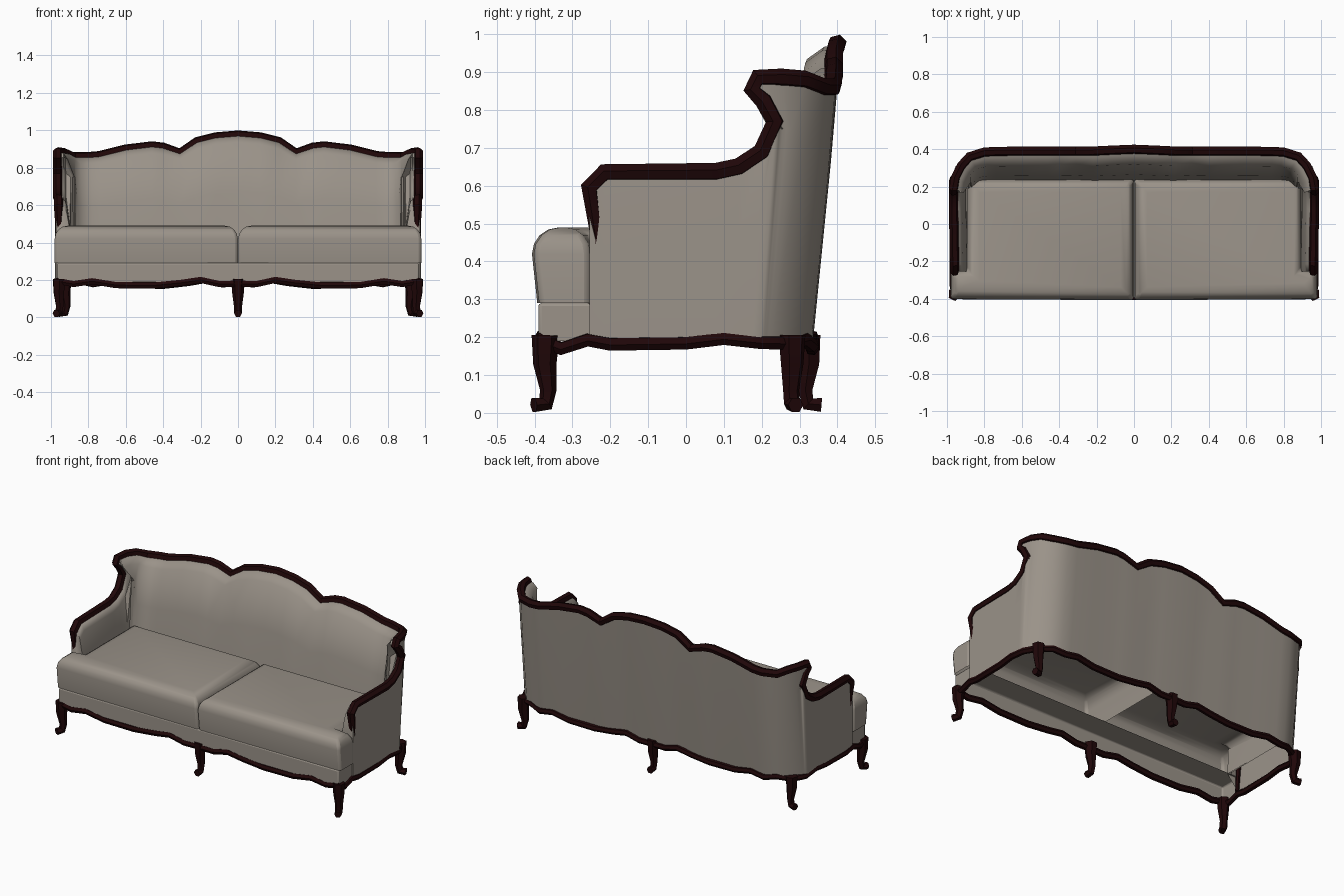
import bpy, bmesh
from mathutils import Vector

cube = bpy.data.objects.get("Cube")
if cube:
    bpy.data.objects.remove(cube)


def material(name, rgb):
    m = bpy.data.materials.new(name)
    m.use_nodes = True
    m.diffuse_color = (*rgb, 1)
    m.node_tree.nodes["Principled BSDF"].inputs["Base Color"].default_value = (*rgb, 1)
    return m


FABRIC = material("taupe fabric", (0.325, 0.29, 0.25))
WOOD = material("dark mahogany", (0.014, 0.002, 0.0025))


def add(name, data, mat, angle):
    """Link an object, turn curves into meshes and smooth it."""
    ob = bpy.data.objects.new(name, data)
    bpy.context.collection.objects.link(ob)
    data.materials.append(mat)
    bpy.ops.object.select_all(action='DESELECT')
    ob.select_set(True)
    bpy.context.view_layer.objects.active = ob
    if ob.type == 'CURVE':
        bpy.ops.object.convert(target='MESH')
        ob = bpy.context.object
    bpy.ops.object.shade_smooth_by_angle(angle=angle)
    return ob


def from_bmesh(name, bm, mat, angle=0.7):
    me = bpy.data.meshes.new(name)
    bm.to_mesh(me)
    bm.free()
    return add(name, me, mat, angle)


def sweep(name, points, radii, closed=False):
    """Carved wooden member of varying thickness along a path."""
    cu = bpy.data.curves.new(name, 'CURVE')
    cu.dimensions = '3D'
    cu.bevel_depth = 1
    cu.bevel_resolution = 1
    cu.use_fill_caps = True
    sp = cu.splines.new('POLY')
    sp.points.add(len(points) - 1)
    sp.use_cyclic_u = closed
    for p, co, r in zip(sp.points, points, radii):
        p.co = (*co, 1)
        p.radius = r
    return add(name, cu, WOOD, 0.6)


def mirrored(half):
    """Continue a half path, ending on the centre line, to the other side."""
    return half + [Vector((-p.x, p.y, p.z)) for p in reversed(half[:-1])]


# Crest line from the arm front, over the wing, to the middle of the back
crest_half = [Vector(p) for p in [
    (.96, -.255, .595), (.96, -.215, .635), (.965, .08, .637), (.965, .14, .65),
    (.965, .2, .69), (.965, .235, .77), (.965, .205, .825), (.965, .175, .855),
    (.965, .19, .885), (.955, .25, .885), (.925, .31, .88), (.88, .36, .86),
    (.8, .385, .86), (.74, .388, .865), (.6, .39, .9), (.46, .39, .917),
    (.4, .39, .91), (.31, .39, .88), (.22, .39, .94), (.12, .395, .965), (0, .4, .975)]]
# Plan line below the crest; the overhanging wing is pulled back to its neck
WING = range(5, 10)
plan_half = [Vector((.965 - .005 * (i - 5), .235 + .012 * (i - 5), p.z)) if i in WING
             else p.copy() for i, p in enumerate(crest_half)]
crest, plan = mirrored(crest_half), mirrored(plan_half)


def lean(p, z):
    """Drop a point to height z along the leaning back."""
    k = min(1, max(0, (p.y - .1) / .2))
    return Vector((p.x, p.y - .1 * k * (p.z - z), z))


# Upholstered shell: outer panel, crest and padded inner face
bm = bmesh.new()
columns = []
last = len(plan) - 1
for i, (c, p) in enumerate(zip(crest, plan)):
    t = plan[min(i + 1, last)] - plan[max(i - 1, 0)]
    n = Vector((-t.y, t.x, 0)).normalized()
    back = abs(n.y)
    k = min(i, last - i)
    mid = .75 if k in WING else .2 + .6 * (c.z - .2)
    pad = n * (.07 + .04 * back)
    # padding tucks behind the wing edge, and below the crest elsewhere
    tuck = Vector((0, .035, 0)) if k in WING[:3] else Vector((0, 0, -.04))
    soft = Vector((n.x * .045, 0, 0)) if k in WING[:3] else n * (.045 + .035 * back)
    skin = n * .014
    rows = [lean(p, .19) - skin, lean(p, mid) - skin, c - skin * .7,
            c + Vector((n.x * .035, n.y * .035, 0)) + tuck * .2,
            c + soft + tuck,
            lean(p, mid) + pad * .95, lean(p, .29) + pad]
    columns.append([bm.verts.new(r) for r in rows])
for a, b in zip(columns, columns[1:]):
    for j in range(len(a) - 1):
        bm.faces.new((a[j], a[j + 1], b[j + 1], b[j]))
for end in (columns[0], columns[-1]):
    bm.faces.new(end)
bmesh.ops.recalc_face_normals(bm, faces=bm.faces)
from_bmesh("upholstered_shell", bm, FABRIC, 1.1)

# Carved crest rail with thin posts down the arm fronts
posts = [Vector((.955, -.25, .2)), Vector((.958, -.235, .46))]
rail = mirrored(posts + crest_half)
sweep("crest_rail", rail,
      [.011 if p.z < .3 else .017 if p.z < .5 else .025 for p in rail])

# Scalloped wooden trim around the base
wave = [(0, .18), (.1, .178), (.2, .2), (.3, .185), (.45, .17),
        (.65, .172), (.78, .193), (.88, .178), (.96, .195)]
side = [(-.33, .17), (-.26, .193), (-.2, .182), (0, .185), (.1, .197), (.2, .186)]
half = [Vector((x, -.382, z)) for x, z in wave]
half += [Vector((.967, y, z)) for y, z in side]
half += [Vector((.925, .275, .185))]
half += [Vector((x * .88, .333 - .02 * (x > .9), z)) for x, z in reversed(wave)]
ring = half + [Vector((-p.x, p.y, p.z)) for p in reversed(half[1:-1])]
sweep("base_trim", ring, [.019] * len(ring), closed=True)

# Front seat apron, hollow underneath and behind
bm = bmesh.new()
bmesh.ops.create_cube(bm, size=1)
for v in bm.verts:
    v.co = Vector((v.co.x * 1.935, v.co.y * .145 - .3175, v.co.z * .1 + .24))
bm.normal_update()
hidden = [f for f in bm.faces if f.normal.z < -.5 or f.normal.y > .5]
bmesh.ops.delete(bm, geom=hidden, context='FACES')
apron = from_bmesh("seat_apron", bm, FABRIC)
bevel = apron.modifiers.new("soft edges", 'BEVEL')
bevel.width = .008
bevel.segments = 2

# Two open-bottomed seat cushions that wrap in front of the arms
outline = [(.001, -.407), (.98, -.402), (.98, -.255), (.897, -.243), (.897, .24), (.001, .24)]
for s, label in ((1, "left"), (-1, "right")):
    bm = bmesh.new()
    base = bm.faces.new([bm.verts.new((s * x, y, .29)) for x, y in outline])
    made = bmesh.ops.extrude_face_region(bm, geom=[base], use_keep_orig=True)
    for v in made["geom"]:
        if isinstance(v, bmesh.types.BMVert):
            v.co.z = .49
    bmesh.ops.recalc_face_normals(bm, faces=bm.faces)
    top = [e for e in bm.edges if all(v.co.z > .4 for v in e.verts)]
    bmesh.ops.bevel(bm, geom=top, offset=.07, segments=4, profile=.5, affect='EDGES')
    bm.normal_update()
    under = [f for f in bm.faces if abs(f.normal.z) > .9 and f.calc_center_median().z < .3]
    bmesh.ops.delete(bm, geom=under, context='FACES_ONLY')
    for v in bm.verts:
        if v.co.z < .3 and v.co.y < -.3:
            v.co.y += .014
    cushion = from_bmesh(label + "_seat_cushion", bm, FABRIC, 0.8)
    bevel = cushion.modifiers.new("soft seams", 'BEVEL')
    bevel.width = .014
    bevel.segments = 2
    bevel.angle_limit = 1


# Cabriole legs: reach along the toe direction, height and radius
LEG = [(0, .205, .037), (.002, .13, .031), (-.008, .06, .022), (0, .024, .022), (.035, .021, .021)]


def leg(name, x, y, dx, dy):
    d = Vector((dx, dy, 0)).normalized()
    sweep(name, [Vector((x, y, h)) + d * r for r, h, _ in LEG], [w for *_, w in LEG])


leg("front_middle_leg", 0, -.371, 0, -1)
leg("back_middle_leg", 0, .323, 0, 1)
for s, label in ((1, "left"), (-1, "right")):
    leg("front_%s_leg" % label, s * .957, -.371, s * .5, -1)
    leg("back_%s_leg" % label, s * .925, .28, s, .3)
